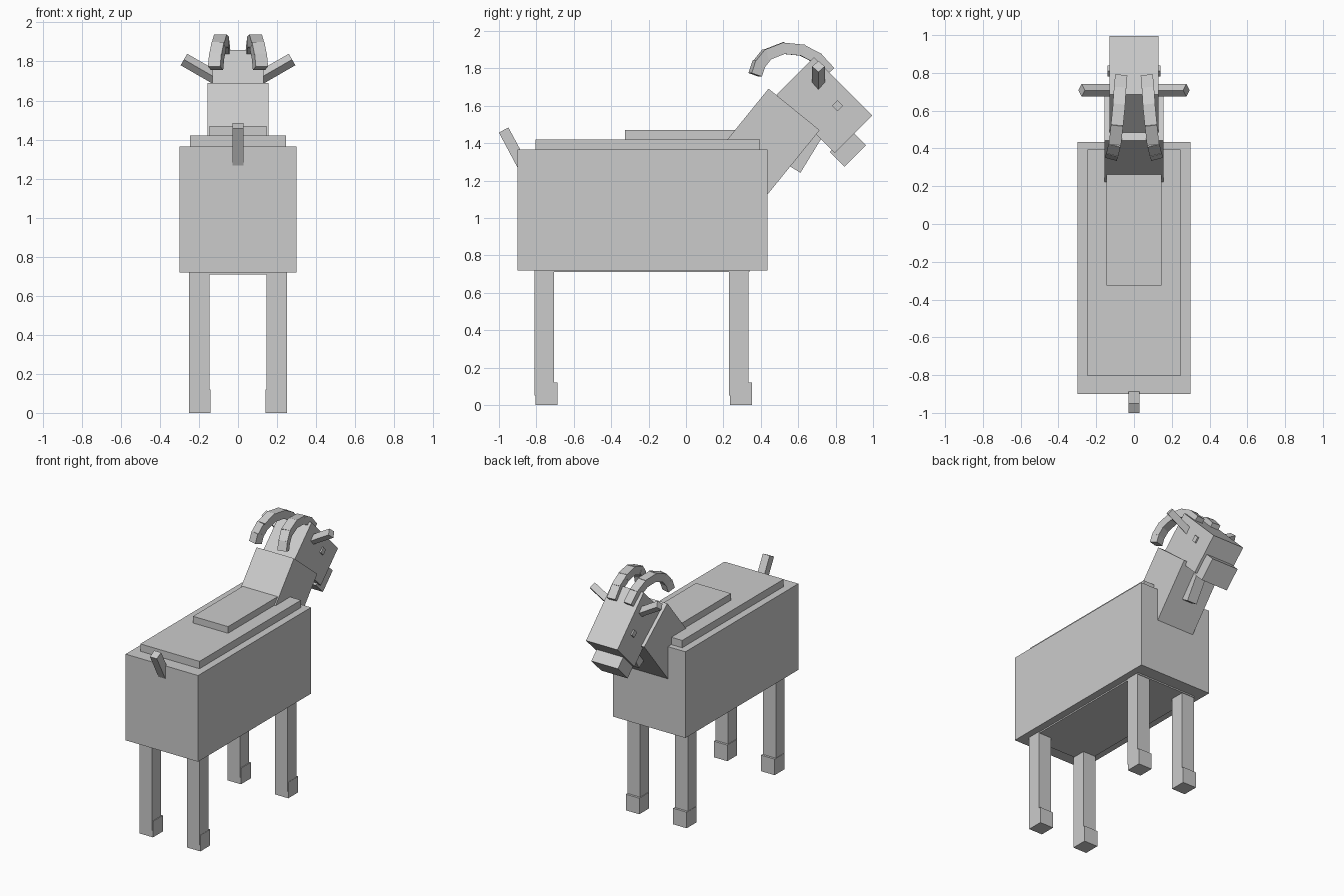
import bpy
from math import radians, sqrt
from mathutils import Vector, Matrix

if "Cube" in bpy.data.objects:
    bpy.data.objects.remove(bpy.data.objects["Cube"])


def box(name, center, size, rot=Matrix.Identity(3)):
    bpy.ops.mesh.primitive_cube_add(size=1)
    ob = bpy.context.object
    ob.name = name
    ob.data.transform(Matrix.Translation(center) @ rot.to_4x4() @ Matrix.Diagonal((*size, 1)))
    return ob


def span(name, x, y, z):
    """Axis-aligned box from its extents."""
    return box(name, [(a + b) / 2 for a, b in (x, y, z)], [b - a for a, b in (x, y, z)])


def bar(name, start, end, width, height, roll=0):
    """Box running along the line from start to end."""
    a, b = Vector(start), Vector(end)
    rot = (b - a).to_track_quat('Y', 'Z').to_matrix() @ Matrix.Rotation(radians(roll), 3, 'Y')
    return box(name, (a + b) / 2, (width, (b - a).length, height), rot)


def pitch(deg):
    return Matrix.Rotation(radians(deg), 3, 'X')


# Body with back and belly slabs
span("body", (-.30, .30), (-.90, .435), (.72, 1.365))
span("back_slab", (-.245, .245), (-.805, .395), (1.30, 1.42))
span("saddle_slab", (-.145, .145), (-.325, .40), (1.35, 1.47))
span("belly_slab", (-.245, .245), (-.805, .34), (.71, .80))

# Legs and hooves
for s in (-1, 1):
    for label, y in (("tail_end", -.81), ("head_end", .23)):
        span(label + "_leg", sorted((s * .145, s * .25)), (y, y + .105), (.05, .75))
        span(label + "_hoof", sorted((s * .14, s * .252)), (y + .005, y + .122), (0, .12))

# Neck, running up out of the chest
top = Vector((0, .578, 1.58))
axis = Vector((0, .63, .777))
bar("neck", top - axis * .62, top, .31, .352)

# Head, muzzle and beard
box("head", (0, .74, 1.603), (.26, .44, .285), pitch(-45))
box("muzzle", (0, .865, 1.37), (.22, .112, .163), pitch(-45))
low = Vector((0, .565, 1.27))
bar("beard", low, low + Vector((0, .52, .854)) * .28, .08, .11)

# Eyes, ears and horns
horn = [(.07, .76, 1.79), (.075, .70, 1.855), (.08, .62, 1.897), (.09, .52, 1.907),
        (.10, .43, 1.872), (.11, .388, 1.82), (.115, .37, 1.765)]
for s in (-1, 1):
    box("eye", (s * .12, .81, 1.60), (.04, .042, .042), pitch(45))
    bar("ear", (s * .06, .708, 1.685), (s * .277, .708, 1.81), .048, .048, 45)
    for p, q in zip(horn, horn[1:]):
        a, b = Vector((s * p[0], *p[1:])), Vector((s * q[0], *q[1:]))
        bar("horn_segment", a - (b - a).normalized() * .012, b, .065, .06)

# Tail
bar("tail", (0, -.975, 1.47), (0, -.85, 1.236), .057, .058)
